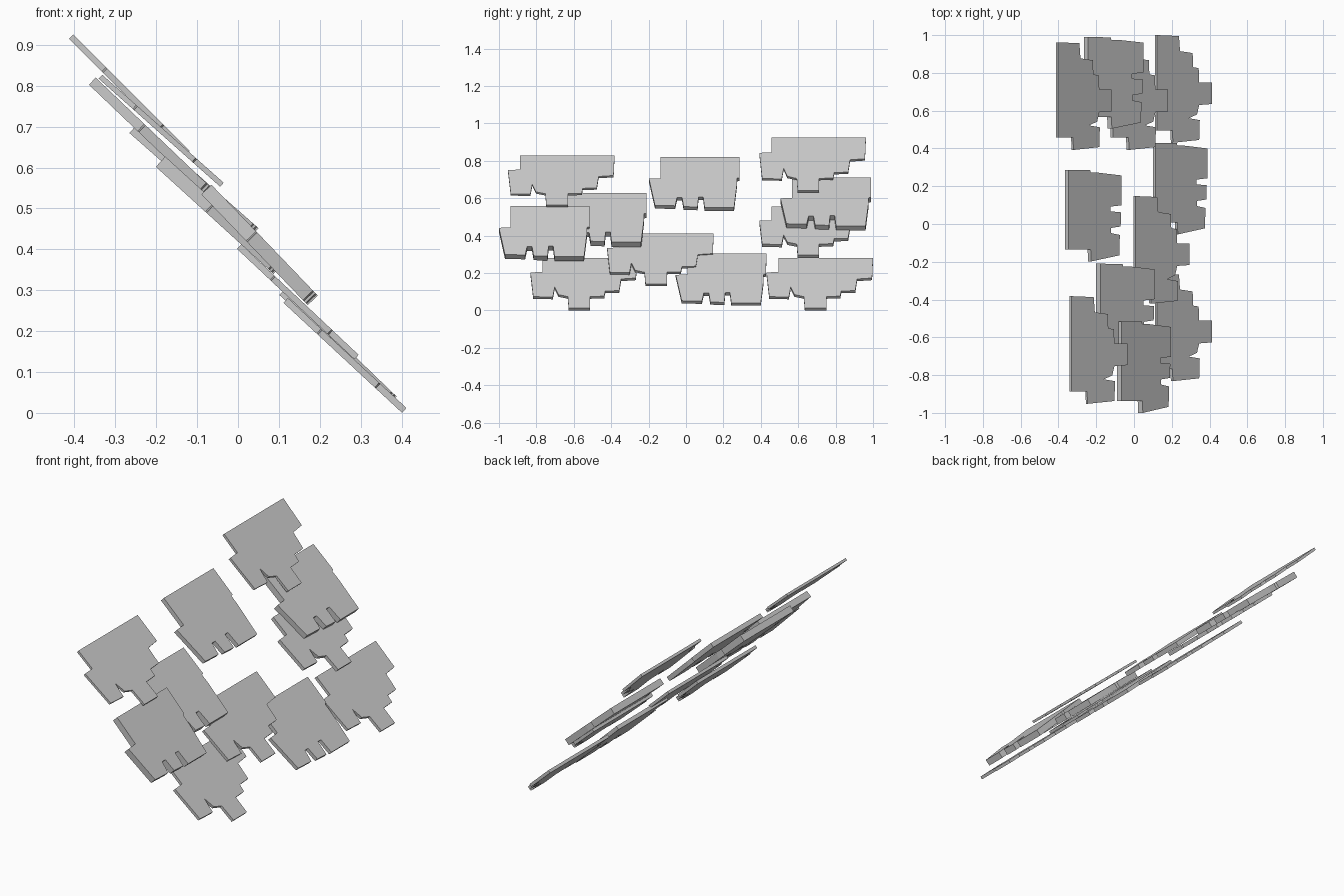
import bpy, bmesh
from mathutils import Vector

if "Cube" in bpy.data.objects:
    bpy.data.objects.remove(bpy.data.objects["Cube"])

# Tile outlines: (distance along y from left edge, fraction of slope length)
NOTCHED = [(.062, 0), (.485, 0), (.483, .41), (.47, .42), (.47, .55), (.455, 1),
           (.297, 1), (.29, .79), (.265, .79), (.26, .99), (.185, .98),
           (.177, .80), (.15, .80), (.14, .965), (.032, .955), (0, .43), (.062, .42)]
STEPPED = [(.065, 0), (.57, 0), (.565, .40), (.485, .42), (.475, .65), (.40, .66),
           (.395, .76), (.32, .77), (.32, 1), (.205, 1), (.20, .77), (.15, .73),
           (.13, .58), (.12, .78), (.015, .77), (0, .29), (.065, .28)]


def tile(name, outline, y, top, low, thick):
    """Slab on the slope from upper edge (x, z) to lower edge (x, z)."""
    a, b = Vector((top[0], y, top[1])), Vector((low[0], y, low[1]))
    down = b - a
    normal = Vector((-down.z, 0, down.x)).normalized()
    bm = bmesh.new()
    verts = [bm.verts.new(a + down * v + Vector((0, u, 0))) for u, v in outline]
    face = bm.faces.new(verts)
    ext = bmesh.ops.extrude_face_region(bm, geom=[face], use_keep_orig=True)
    moved = [g for g in ext["geom"] if isinstance(g, bmesh.types.BMVert)]
    bmesh.ops.translate(bm, verts=moved, vec=-normal * thick)
    bmesh.ops.recalc_face_normals(bm, faces=bm.faces)
    mesh = bpy.data.meshes.new(name)
    bm.to_mesh(mesh)
    bm.free()
    bpy.context.collection.objects.link(bpy.data.objects.new(name, mesh))


# Left edge y, upper edge (x, z), lower edge (x, z), thickness
notched = [
    (-.198, (-.348, .820), (-.065, .550), .024),
    (.505, (-.243, .710), (.050, .452), .034),
    (-.695, (-.178, .627), (.110, .365), .034),
    (-1.0, (-.065, .558), (.195, .287), .034),
    (-.055, (.115, .303), (.388, .040), .020),
]
stepped = [
    (-.952, (-.332, .827), (-.035, .563), .013),
    (.392, (-.403, .925), (-.118, .640), .014),
    (.392, (-.110, .555), (.180, .295), .020),
    (-.422, (.008, .412), (.295, .142), .015),
    (-.832, (.122, .281), (.412, .012), .016),
    (.430, (.122, .281), (.412, .012), .016),
]
for i, p in enumerate(notched):
    tile(f"notched_roof_tile_{i + 1}", NOTCHED, *p)
for i, p in enumerate(stepped):
    tile(f"stepped_roof_tile_{i + 1}", STEPPED, *p)
